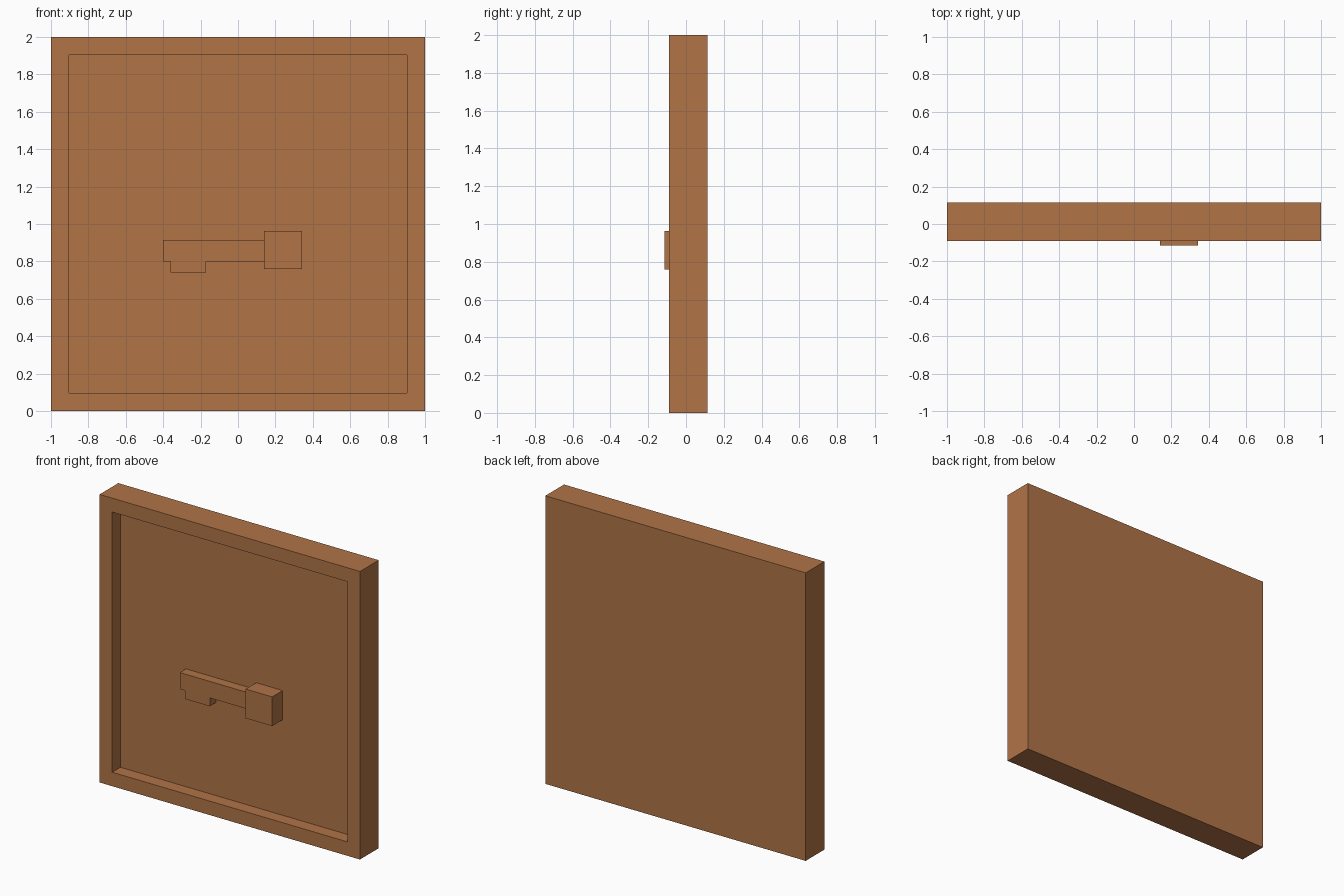
import bpy, bmesh

if "Cube" in bpy.data.objects:
    bpy.data.objects.remove(bpy.data.objects["Cube"])

wood = bpy.data.materials.new("warm_brown")
wood.diffuse_color = (0.440, 0.174, 0.0615, 1)
wood.use_nodes = True
wood.node_tree.nodes["Principled BSDF"].inputs["Base Color"].default_value = wood.diffuse_color


def extrude_profile(name, points, y_front, y_back):
    """Solid from an x-z outline (anticlockwise from the front)."""
    bm = bmesh.new()
    front = bm.faces.new([bm.verts.new((x, y_front, z)) for x, z in points])
    res = bmesh.ops.extrude_face_region(bm, geom=[front], use_keep_orig=True)
    for v in res["geom"]:
        if isinstance(v, bmesh.types.BMVert):
            v.co.y = y_back
    bmesh.ops.recalc_face_normals(bm, faces=bm.faces)
    return finish(name, bm)


def finish(name, bm):
    me = bpy.data.meshes.new(name)
    bm.to_mesh(me)
    bm.free()
    me.materials.append(wood)
    ob = bpy.data.objects.new(name, me)
    bpy.context.collection.objects.link(ob)
    return ob


def rect(x0, x1, z0, z1):
    return [(x0, z0), (x1, z0), (x1, z1), (x0, z1)]


FRONT, BACK, FLOOR = -0.09, 0.115, 0.0

# Door slab with a recessed front panel
door = extrude_profile("door_panel", rect(-1, 1, 0, 2), FRONT, BACK)
bm = bmesh.new()
bm.from_mesh(door.data)
face = min(bm.faces, key=lambda f: f.calc_center_median().y)
bmesh.ops.inset_region(bm, faces=[face], thickness=0.137)
inner = bmesh.ops.extrude_discrete_faces(bm, faces=[face])["faces"][0]
for v in inner.verts:
    v.co.y = FLOOR
bm.to_mesh(door.data)
bm.free()

# Latch bar with its lower tooth
extrude_profile("latch_bar", [(-0.40, 0.80), (-0.36, 0.80), (-0.36, 0.742),
                              (-0.17, 0.742), (-0.17, 0.80), (0.14, 0.80),
                              (0.14, 0.915), (-0.40, 0.915)], -0.067, FLOOR)

# Square knob block
extrude_profile("latch_knob", rect(0.14, 0.343, 0.76, 0.963), -0.115, FLOOR)
